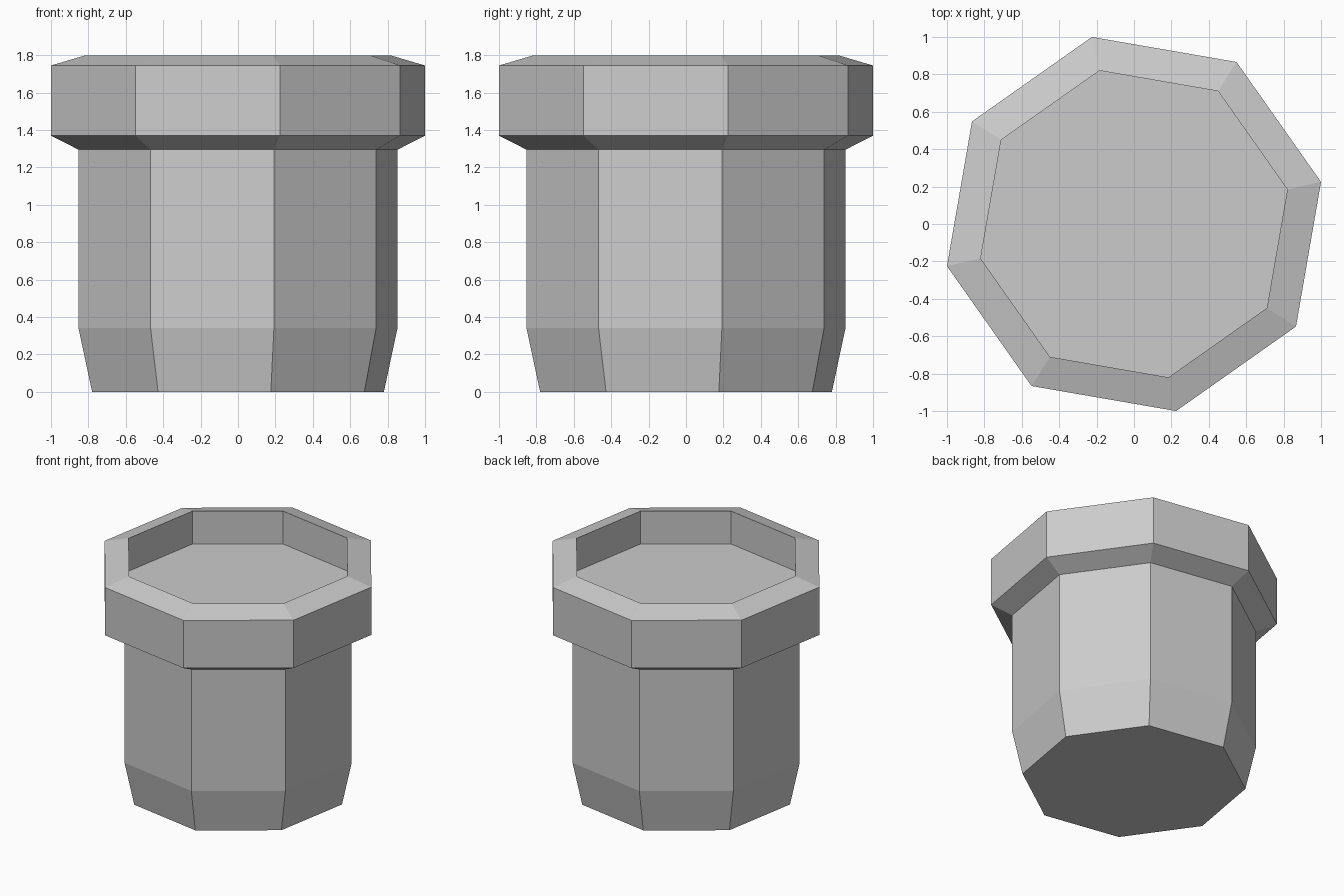
import bpy, bmesh, math

if "Cube" in bpy.data.objects:
    bpy.data.objects.remove(bpy.data.objects["Cube"])

SIDES = 8
TURN = math.radians(12.68)
CORNER = 1.025  # corner radius that gives a 2 unit wide bounding box

# Profile (scale, height): tapered foot, straight body, flared rim, recessed top
PROFILE = [(0.78, 0.0), (0.853, 0.342), (0.853, 1.295), (1.0, 1.37),
           (1.0, 1.745), (0.82, 1.798), (0.82, 1.54)]


def ring(bm, scale, z):
    r = scale * CORNER
    return [bm.verts.new((r * math.cos(TURN + i * math.tau / SIDES),
                          r * math.sin(TURN + i * math.tau / SIDES), z))
            for i in range(SIDES)]


# Octagonal pot lofted through the profile rings
bm = bmesh.new()
rings = [ring(bm, s, z) for s, z in PROFILE]
for low, high in zip(rings, rings[1:]):
    for i in range(SIDES):
        j = (i + 1) % SIDES
        bm.faces.new((low[i], low[j], high[j], high[i]))

# Underside and recessed floor
bm.faces.new(rings[0][::-1])
bm.faces.new(rings[-1])
bmesh.ops.recalc_face_normals(bm, faces=bm.faces)

mesh = bpy.data.meshes.new("octagonal_pot")
bm.to_mesh(mesh)
bm.free()
pot = bpy.data.objects.new("octagonal_pot", mesh)
bpy.context.collection.objects.link(pot)
